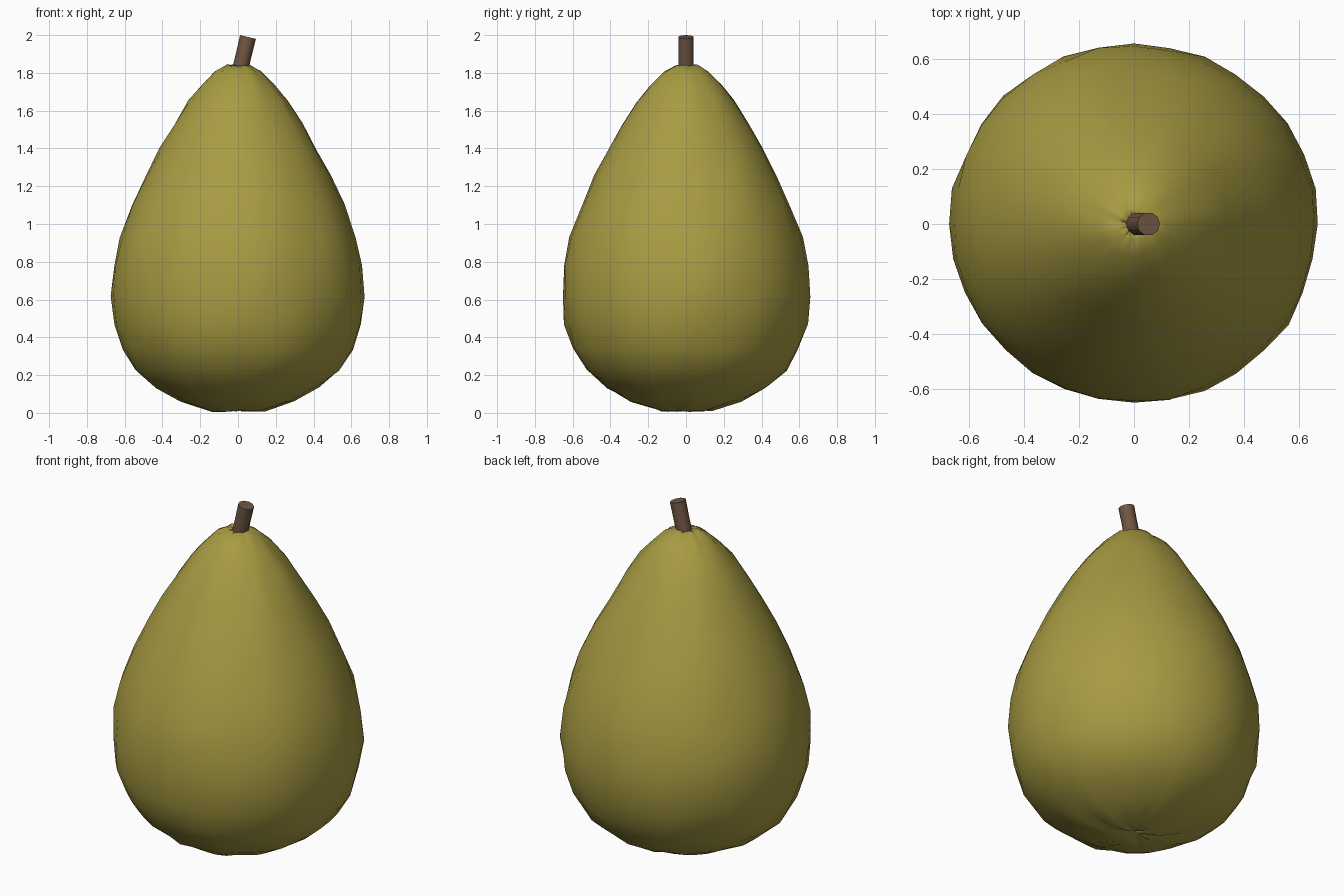
import bpy, bmesh, math, random
from mathutils import Vector

random.seed(4)
cube = bpy.data.objects.get("Cube")
if cube:
    bpy.data.objects.remove(cube)


def material(name, color):
    mat = bpy.data.materials.new(name)
    mat.use_nodes = True
    mat.diffuse_color = color
    bsdf = next(n for n in mat.node_tree.nodes if n.type == "BSDF_PRINCIPLED")
    bsdf.inputs["Base Color"].default_value = color
    bsdf.inputs["Roughness"].default_value = 0.7
    return mat


def finish(name, bm, mat, angle):
    bmesh.ops.recalc_face_normals(bm, faces=bm.faces)
    mesh = bpy.data.meshes.new(name)
    bm.to_mesh(mesh)
    bm.free()
    mesh.materials.append(mat)
    obj = bpy.data.objects.new(name, mesh)
    bpy.context.collection.objects.link(obj)
    bpy.ops.object.select_all(action="DESELECT")
    obj.select_set(True)
    bpy.context.view_layer.objects.active = obj
    bpy.ops.object.shade_smooth_by_angle(angle=math.radians(angle))
    return obj


def loft(bm, rings, start, end):
    """Skin a stack of equal rings and close both ends with a fan."""
    count = len(rings[0])
    verts = [[bm.verts.new(p) for p in ring] for ring in rings]
    caps = bm.verts.new(start), bm.verts.new(end)
    for i in range(count):
        j = (i + 1) % count
        for a, b in zip(verts, verts[1:]):
            bm.faces.new((a[i], a[j], b[j], b[i]))
        bm.faces.new((caps[0], verts[0][j], verts[0][i]))
        bm.faces.new((caps[1], verts[-1][i], verts[-1][j]))


# Fruit body: a turned profile, gently uneven, with a dimple at each end
SIDES = 32
profile = [(0.05, 0.012), (0.14, 0.012), (0.30, 0.065), (0.43, 0.135), (0.54, 0.225),
           (0.61, 0.34), (0.652, 0.47), (0.67, 0.62), (0.66, 0.78), (0.625, 0.93),
           (0.565, 1.10), (0.49, 1.26), (0.415, 1.40), (0.34, 1.53), (0.265, 1.65),
           (0.19, 1.74), (0.12, 1.805), (0.06, 1.84), (0.03, 1.835)]
rings = []
for radius, z in profile:
    ring = []
    for i in range(SIDES):
        a = math.tau * i / SIDES
        r = radius * (1 + random.uniform(-0.012, 0.012))
        dz = random.uniform(-0.007, 0.007)
        ring.append((r * math.cos(a), 0.98 * r * math.sin(a), z + dz))
    rings.append(ring)
body = bmesh.new()
loft(body, rings, (0, 0, 0.025), (0, 0, 1.80))
finish("fruit_body", body, material("olive green skin", (0.39, 0.33, 0.055, 1)), 60)

# Stem: a short leaning peg
base, tip = Vector((0.005, 0, 1.79)), Vector((0.053, 0, 1.99))
lean = Vector((0, 0, 1)).rotation_difference(tip - base)
rings = []
for t, radius in ((0, 0.043), (0.5, 0.042), (1, 0.043)):
    center = base.lerp(tip, t)
    rings.append([center + lean @ Vector((radius * math.cos(math.tau * i / 10),
                                          radius * math.sin(math.tau * i / 10), 0))
                  for i in range(10)])
stem = bmesh.new()
loft(stem, rings, base, tip)
finish("stem", stem, material("brown stem", (0.16, 0.093, 0.055, 1)), 45)
